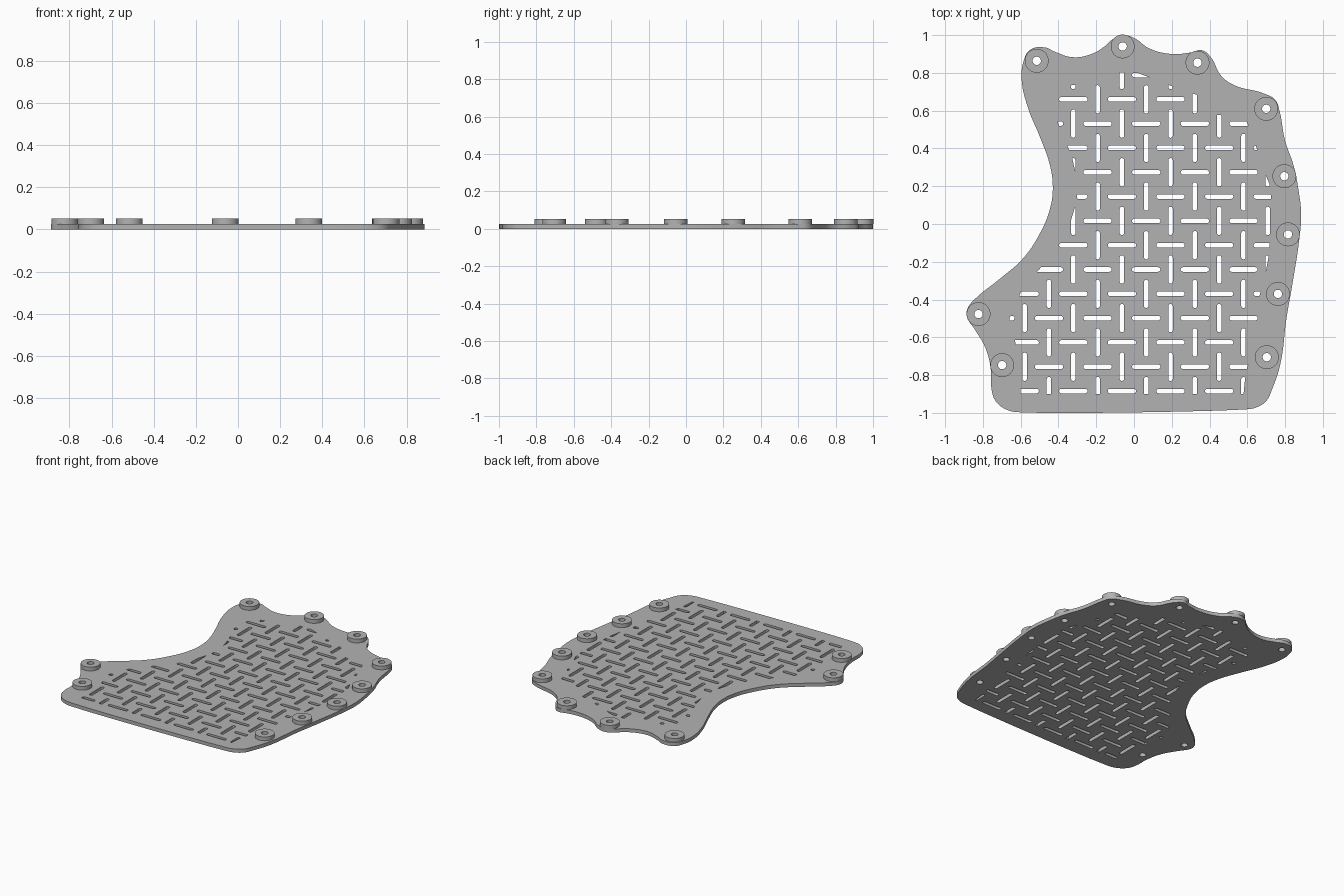
import bpy, bmesh, math
from mathutils import Vector, Matrix

if "Cube" in bpy.data.objects:
    bpy.data.objects.remove(bpy.data.objects["Cube"], do_unlink=True)

PLATE_TOP, BOSS_TOP = 0.025, 0.052
BOSS_R, HOLE_R = 0.063, 0.022
PITCH, SLOT_LEN, SLOT_R = 0.1287, 0.15, 0.012

grey = bpy.data.materials.new("mid grey")
grey.use_nodes = True
colour = (0.45, 0.45, 0.45, 1)
grey.diffuse_color = colour
grey.node_tree.nodes["Principled BSDF"].inputs["Base Color"].default_value = colour

# Smooth plate outline, clockwise from the top lug
OUTLINE = [
    (-.055, 1), (0, .985), (.08, .93), (.2, .9), (.3, .908), (.36, .92), (.405, .885),
    (.463, .783), (.53, .735), (.69, .69), (.75, .655), (.77, .6), (.8, .44), (.845, .31),
    (.87, .185), (.885, .05), (.875, -.08), (.84, -.31), (.807, -.5), (.775, -.74),
    (.733, -.87), (.7, -.937), (.645, -.972), (.58, -.982), (-.6, -.997), (-.67, -.985),
    (-.733, -.937), (-.755, -.87), (-.757, -.78), (-.785, -.66), (-.845, -.555),
    (-.885, -.49), (-.88, -.445), (-.845, -.4), (-.71, -.29), (-.59, -.185), (-.5, -.053),
    (-.445, .08), (-.43, .2), (-.447, .318), (-.5, .465), (-.563, .62), (-.595, .767),
    (-.585, .86), (-.553, .92), (-.474, .935), (-.415, .91), (-.325, .883), (-.225, .9),
    (-.156, .94), (-.103, .985)]

# Area that the slots are trimmed to
SLOT_AREA = [
    (-.1, .803), (.01, .803), (.076, .778), (.25, .71), (.36, .675), (.372, .645),
    (.42, .58), (.56, .565), (.595, .545), (.65, .4), (.69, .275), (.722, .2), (.73, .015),
    (.71, -.19), (.7, -.24), (.66, -.4), (.655, -.5), (.63, -.63), (.59, -.8), (.58, -.9),
    (-.6, -.9), (-.6, -.74), (-.66, -.5), (-.59, -.34), (-.57, -.32), (-.45, -.18),
    (-.335, .015), (-.3, .13), (-.31, .275), (-.33, .36), (-.4, .53), (-.45, .66),
    (-.33, .735), (-.2, .75), (-.178, .755), (-.12, .785)]

BOSSES = [(-.515, .864), (-.06, .94), (.336, .854), (.7, .61), (.796, .253),
          (.815, -.055), (.762, -.37), (.703, -.705), (-.698, -.747), (-.823, -.477)]


def circle(centre, radius, n=32):
    return [Vector((centre[0] + radius * math.cos(math.tau * k / n),
                    centre[1] + radius * math.sin(math.tau * k / n))) for k in range(n)]


def capsule(centre, upright, n=8):
    """Round-ended slot, counter-clockwise."""
    half = SLOT_LEN / 2 - SLOT_R
    points = []
    for side in (1, -1):
        for k in range(n + 1):
            a = math.pi * (k / n - 0.5)
            x = side * (half + SLOT_R * math.cos(a))
            y = side * SLOT_R * math.sin(a)
            points.append(centre + (Vector((-y, x)) if upright else Vector((x, y))))
    return points


def clip(area, convex):
    """Cut the area down to the part inside a convex polygon."""
    poly = [Vector(p) for p in area]
    for a, b in zip(convex, convex[1:] + convex[:1]):
        edge, result = b - a, []
        for p, q in zip(poly, poly[1:] + poly[:1]):
            dp, dq = edge.cross(p - a), edge.cross(q - a)
            if dp >= 0:
                result.append(p)
            if (dp >= 0) != (dq >= 0):
                result.append(p.lerp(q, dp / (dp - dq)))
        poly = result
    return [p for k, p in enumerate(poly) if (p - poly[k - 1]).length > 1e-4]


def polygon_area(poly):
    return abs(sum(poly[k - 1].cross(poly[k]) for k in range(len(poly)))) / 2


def add_loop(curve, points, smooth=False):
    spline = curve.splines.new('BEZIER' if smooth else 'POLY')
    knots = spline.bezier_points if smooth else spline.points
    knots.add(len(points) - 1)
    for knot, p in zip(knots, points):
        if smooth:
            knot.co = (p[0], p[1], 0)
            knot.handle_left_type = knot.handle_right_type = 'AUTO'
        else:
            knot.co = (p[0], p[1], 0, 1)
    spline.use_cyclic_u = True


def new_profile(bottom, top):
    curve = bpy.data.curves.new("profile", 'CURVE')
    curve.dimensions, curve.fill_mode = '2D', 'BOTH'
    curve.resolution_u = 6
    curve.extrude = (top - bottom) / 2
    return curve


def solid(name, curve, bottom):
    """Turn a filled, extruded profile into a clean mesh object."""
    helper = bpy.data.objects.new("profile_helper", curve)
    bpy.context.collection.objects.link(helper)
    bpy.context.view_layer.update()
    graph = bpy.context.evaluated_depsgraph_get()
    mesh = bpy.data.meshes.new_from_object(helper.evaluated_get(graph))
    bpy.data.objects.remove(helper, do_unlink=True)
    mesh.transform(Matrix.Translation((0, 0, bottom + curve.extrude)))
    bm = bmesh.new()
    bm.from_mesh(mesh)
    bmesh.ops.remove_doubles(bm, verts=bm.verts, dist=1e-5)
    bmesh.ops.recalc_face_normals(bm, faces=bm.faces)
    bm.to_mesh(mesh)
    bm.free()
    mesh.materials.clear()
    mesh.materials.append(grey)
    obj = bpy.data.objects.new(name, mesh)
    bpy.context.collection.objects.link(obj)
    bpy.ops.object.select_all(action='DESELECT')
    obj.select_set(True)
    bpy.context.view_layer.objects.active = obj
    bpy.ops.object.shade_smooth_by_angle(angle=math.radians(35))
    return obj


# Plate with woven slots and screw holes
plate = new_profile(0, PLATE_TOP)
add_loop(plate, OUTLINE, smooth=True)
for centre in BOSSES:
    add_loop(plate, circle(centre, HOLE_R))
for i in range(-5, 8):
    for j in range(-8, 8):
        centre = Vector((-.064 + i * PITCH, .0165 + j * PITCH))
        slot = clip(SLOT_AREA, capsule(centre, upright=(i + j) % 2 == 0))
        if len(slot) > 2 and polygon_area(slot) > 0.0003:
            add_loop(plate, slot)
solid("slotted_plate", plate, 0)

# Raised ring around each screw hole
for number, centre in enumerate(BOSSES, 1):
    ring = new_profile(PLATE_TOP, BOSS_TOP)
    add_loop(ring, circle(centre, BOSS_R, 48))
    add_loop(ring, circle(centre, HOLE_R))
    solid(f"screw_boss_{number}", ring, PLATE_TOP)
